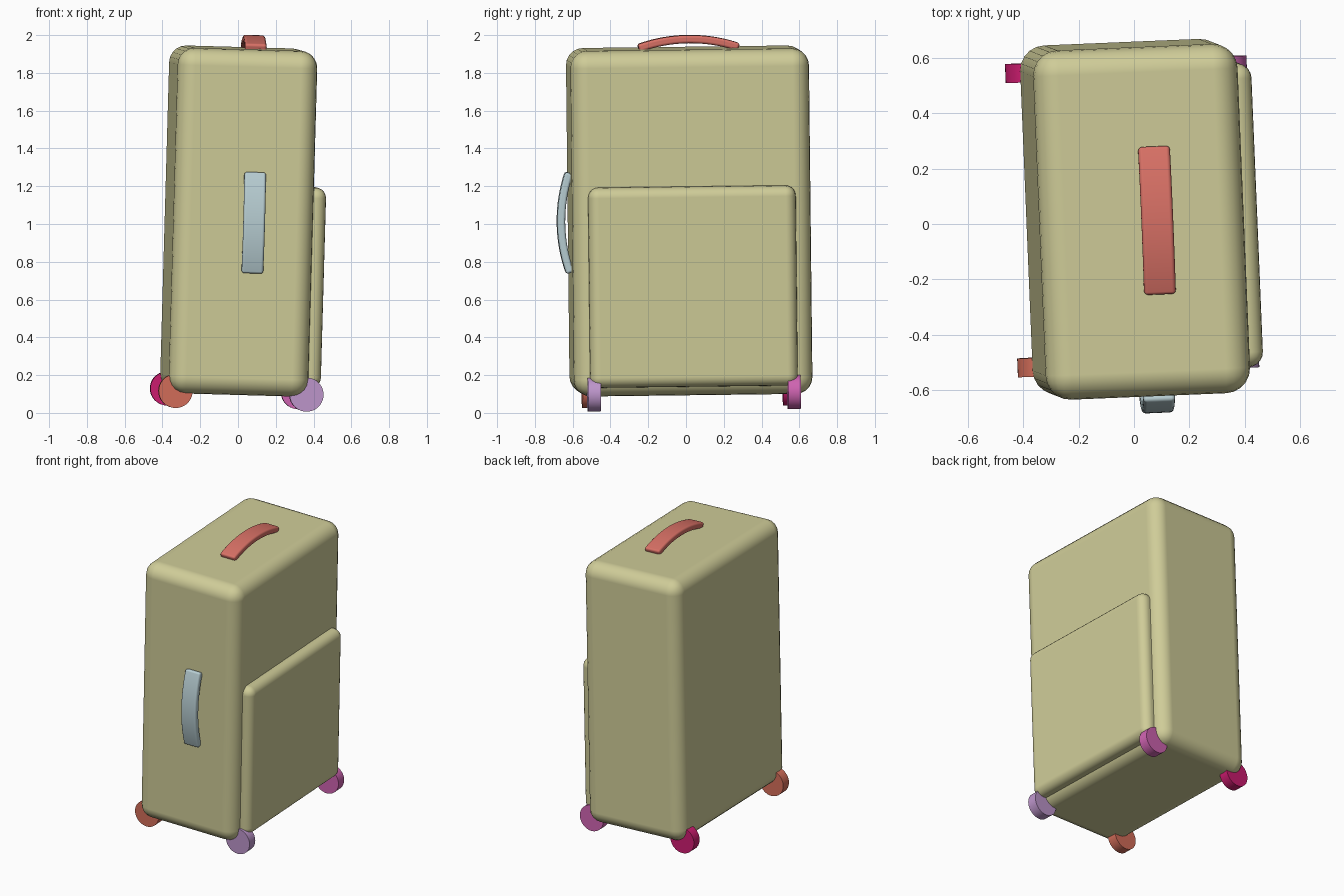
import bpy, bmesh, math
from mathutils import Matrix, Euler, Vector

cube = bpy.data.objects.get("Cube")
if cube:
    bpy.data.objects.remove(cube, do_unlink=True)

# The whole suitcase leans and turns slightly
LEAN = Euler([math.radians(a) for a in (0.7, 1.6, 2.4)], 'XYZ').to_matrix().to_4x4()
FRAME = Matrix.Translation((0.004, 0.017, 1.016)) @ LEAN


def material(name, r, g, b):
    def linear(c):
        c /= 255
        return ((c + 0.055) / 1.055) ** 2.4
    colour = (linear(r), linear(g), linear(b), 1)
    m = bpy.data.materials.new(name)
    m.use_nodes = True
    m.diffuse_color = colour
    m.node_tree.nodes["Principled BSDF"].inputs["Base Color"].default_value = colour
    return m


def finish(name, bm, mat, place, bevel=0, segments=5):
    bmesh.ops.recalc_face_normals(bm, faces=bm.faces)
    mesh = bpy.data.meshes.new(name)
    bm.to_mesh(mesh)
    bm.free()
    mesh.materials.append(mat)
    ob = bpy.data.objects.new(name, mesh)
    bpy.context.collection.objects.link(ob)
    ob.matrix_world = FRAME @ place
    if bevel:
        mesh.shade_smooth()
        mod = ob.modifiers.new("rounding", 'BEVEL')
        mod.width = bevel
        mod.segments = segments
        mod.limit_method = 'ANGLE'
        mod.angle_limit = math.radians(40)
        mod.harden_normals = True
    else:
        bpy.ops.object.select_all(action='DESELECT')
        ob.select_set(True)
        bpy.context.view_layer.objects.active = ob
        bpy.ops.object.shade_smooth_by_angle(angle=math.radians(40))
    return ob


def box(name, mat, size, centre, bevel):
    bm = bmesh.new()
    bmesh.ops.create_cube(bm, size=1)
    bmesh.ops.scale(bm, vec=size, verts=bm.verts)
    return finish(name, bm, mat, Matrix.Translation(centre), bevel)


def handle(name, mat, place):
    # Flat strap bowed along y, rising along z
    length, rise, width, thick, steps = 0.53, 0.045, 0.115, 0.042, 20
    radius = ((length / 2) ** 2 + rise ** 2) / (2 * rise)
    sweep = math.asin(length / 2 / radius)
    bm = bmesh.new()
    rings = []
    for i in range(steps + 1):
        a = sweep * (2 * i / steps - 1)
        ring = []
        for x, t in ((-1, -1), (1, -1), (1, 1), (-1, 1)):
            r = radius + t * thick / 2
            ring.append(bm.verts.new((x * width / 2, r * math.sin(a),
                                      r * math.cos(a) - radius + rise)))
        rings.append(ring)
    for a, b in zip(rings, rings[1:]):
        for k in range(4):
            n = (k + 1) % 4
            bm.faces.new((a[k], a[n], b[n], b[k]))
    bm.faces.new(rings[0])
    bm.faces.new(rings[-1])
    return finish(name, bm, mat, place, 0.014, 3)


khaki = material("khaki fabric", 207, 204, 152)
red = material("coral red", 217, 113, 102)
blue = material("pale blue", 184, 206, 211)
orange = material("burnt coral", 212, 110, 90)
lilac = material("lilac", 190, 150, 204)
magenta = material("deep magenta", 205, 28, 112)
pink = material("orchid pink", 208, 100, 178)

# Case and side pocket
box("case_body", khaki, (0.74, 1.264, 1.83), (0, 0, 0), 0.09)
box("side_pocket", khaki, (0.2, 1.1, 1.06), (0.338, 0, -0.337), 0.055)

# Carry handles on the top and the front
handle("top_handle", red, Matrix.Translation((0.053, 0.004, 0.92)))
handle("front_handle", blue, Matrix.Translation((0.053, -0.637, 0))
       @ Matrix.Rotation(math.pi / 2, 4, 'X'))

# Wheels at the four lower corners, axles running front to back
for name, mat, x, y in (("front_right_wheel", orange, -0.332, -0.53),
                        ("front_left_wheel", lilac, 0.362, -0.53),
                        ("back_right_wheel", magenta, -0.332, 0.535),
                        ("back_left_wheel", pink, 0.362, 0.53)):
    wheel = bmesh.new()
    bmesh.ops.create_cone(wheel, cap_ends=True, segments=40,
                          radius1=0.09, radius2=0.09, depth=0.068)
    finish(name, wheel, mat, Matrix.Translation(Vector((x, y, -0.903)))
           @ Matrix.Rotation(math.pi / 2, 4, 'X'))
